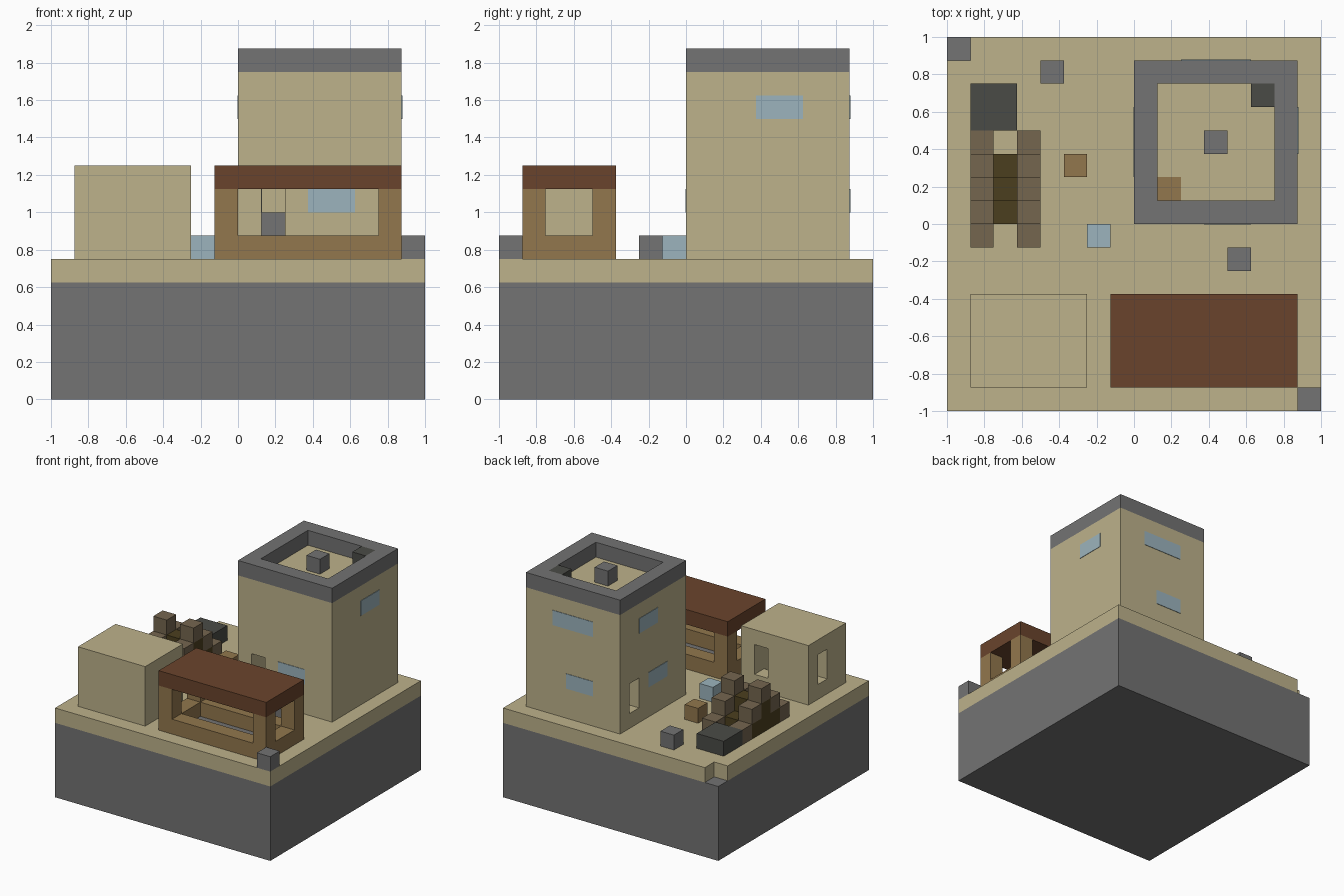
import bpy
import bmesh
from mathutils import Vector

cube = bpy.data.objects.get("Cube")
if cube:
    bpy.data.objects.remove(cube, do_unlink=True)

CELL = 0.125  # everything sits on a 16 x 16 grid of cells


def material(name, hex_code):
    def linear(c):
        return c / 12.92 if c <= 0.04045 else ((c + 0.055) / 1.055) ** 2.4
    rgb = [linear(v / 255) for v in bytes.fromhex(hex_code)]
    mat = bpy.data.materials.new(name)
    mat.use_nodes = True
    mat.diffuse_color = (*rgb, 1)
    bsdf = next(n for n in mat.node_tree.nodes if n.type == 'BSDF_PRINCIPLED')
    bsdf.inputs["Base Color"].default_value = (*rgb, 1)
    bsdf.inputs["Roughness"].default_value = 0.9
    return mat


sand = material("sand", "bdb28b")
stone = material("stone_grey", "737373")
plank = material("plank_brown", "92774d")
roof = material("roof_brown", "6a442c")
glass = material("pale_blue_glass", "9cb4bd")
coal = material("dark_grey", "4a4b46")
bark = material("bark_brown", "75664f")
olive = material("dark_olive", "4b3f1e")


def box(name, lo, hi, mat):
    """Box between two grid corners, in cells."""
    bm = bmesh.new()
    bmesh.ops.create_cube(bm, size=1)
    lo, hi = Vector(lo), Vector(hi)
    mid, size = (lo + hi) / 2, hi - lo
    for v in bm.verts:
        p = Vector([mid[k] + v.co[k] * size[k] for k in range(3)])
        v.co = (p - Vector((8, 8, 0))) * CELL
    mesh = bpy.data.meshes.new(name)
    bm.to_mesh(mesh)
    bm.free()
    mesh.materials.append(mat)
    obj = bpy.data.objects.new(name, mesh)
    bpy.context.collection.objects.link(obj)
    return obj


def cut(obj, lo, hi):
    """Carve a box out of an object."""
    cutter = box("cutter", lo, hi, obj.data.materials[0])
    cutter.hide_render = True
    mod = obj.modifiers.new("cut", 'BOOLEAN')
    mod.operation = 'DIFFERENCE'
    mod.solver = 'EXACT'
    mod.object = cutter
    bpy.context.view_layer.objects.active = obj
    bpy.ops.object.modifier_apply(modifier=mod.name)
    bpy.data.objects.remove(cutter, do_unlink=True)


def block(name, i, j, z, mat):
    return box(name, (i, j, z), (i + 1, j + 1, z + 1), mat)


# Ground: stone base and sand layer with one corner missing
box("stone_base", (0, 0, 0), (16, 16, 5), stone)
ground = box("sand_layer", (0, 0, 5), (16, 16, 6), sand)
cut(ground, (-1, 15, 4), (1, 17, 7))

# Tower: hollow body with two doorways
tower = box("tower_body", (8, 8, 6), (15, 15, 14), sand)
cut(tower, (9, 9, 6.1), (14, 14, 13))
cut(tower, (9, 7.5, 7), (10, 9.5, 9))
cut(tower, (7.5, 13, 7), (9.5, 14, 9))
parapet = box("tower_parapet", (8, 8, 14), (15, 15, 15), stone)
cut(parapet, (9, 9, 13), (14, 14, 16))

# Tower roof pieces and the block inside
block("roof_block", 11, 11, 14, stone)
block("roof_chest", 13, 13, 14, coal)
box("roof_hatch", (9, 9, 14), (10, 10, 14.06), plank)
box("inner_block", (9, 11, 6.1), (10, 12, 8), stone)

# Tower windows
E = 0.03
box("front_window", (11, 8 - E, 8), (13, 9 + E, 9), glass)
box("right_window", (14 - E, 11, 12), (15 + E, 13, 13), glass)
box("back_window_low", (10, 14 - E, 8), (12, 15 + E, 9), glass)
box("back_window_high", (10, 14 - E, 12), (13, 15 + E, 13), glass)
box("side_window_low", (8 - E, 10, 8), (9 + E, 12, 9), glass)
box("side_window_high", (8 - E, 11, 12), (9 + E, 13, 13), glass)

# Hut: hollow, with two openings
hut = box("hut", (1, 1, 6), (6, 5, 10), sand)
cut(hut, (2, 2, 6.1), (5, 4, 9))
cut(hut, (4, 3.5, 7), (5, 5.5, 9))
cut(hut, (0.5, 3, 7), (2.5, 4, 9))

# Stall: low wall, corner posts and flat roof
sill = box("stall_wall", (7, 1, 6), (15, 5, 7), plank)
cut(sill, (8, 2, 5), (14, 4, 8))
box("stall_floor", (8, 2, 6), (14, 4, 6.05), stone)
for i in (7, 14):
    for j in (1, 4):
        box("stall_post", (i, j, 7), (i + 1, j + 1, 9), plank)
box("stall_roof", (7, 1, 9), (15, 5, 10), roof)

# Tent: two stepped gables with a lower dark filling
for i in (1, 3):
    for j, height in enumerate((1, 2, 3, 2, 1), start=7):
        block("tent_step", i, j, 5 + height, bark)
        if height > 1:
            box("tent_side", (i, j, 6), (i + 1, j + 1, 5 + height), olive)
for j, height in enumerate((1, 2, 1), start=8):
    box("tent_middle", (2, j, 6), (3, j + 1, 6 + height), olive)
box("dark_slab", (1, 12, 6), (3, 14, 7), coal)

# Loose blocks on the ground
for i, j in ((15, 0), (4, 14), (12, 6)):
    block("loose_stone", i, j, 6, stone)
block("crate", 5, 10, 6, plank)
block("glass_block", 6, 7, 6, glass)
